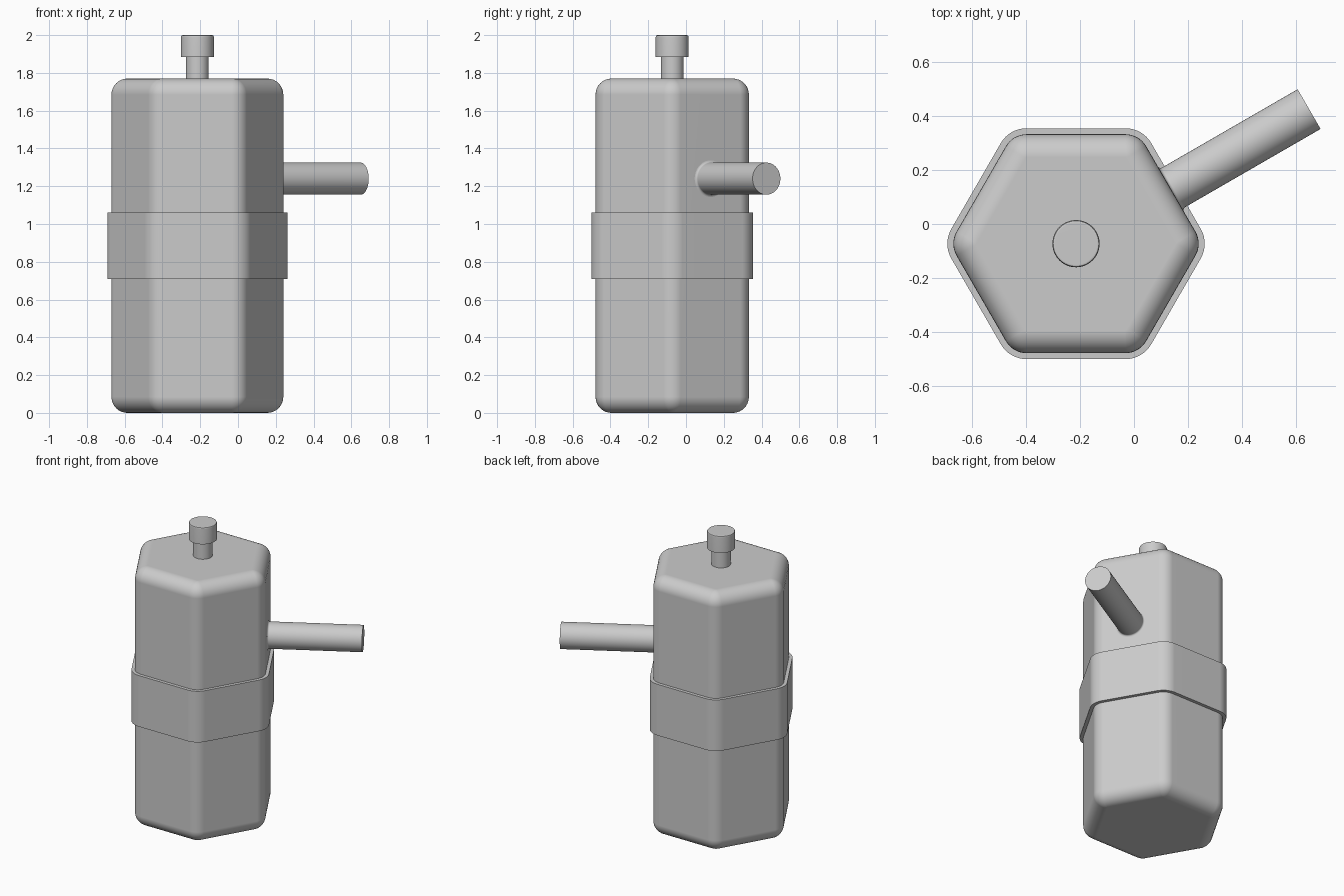
import bpy, bmesh, math
from mathutils import Matrix, Vector

cube = bpy.data.objects.get("Cube")
if cube:
    bpy.data.objects.remove(cube, do_unlink=True)

CENTRE = Vector((-0.215, -0.073, 0))

# Single plain grey material
grey = bpy.data.materials.new("plain grey")
grey.use_nodes = True
colour = (0.6, 0.6, 0.6, 1)
grey.diffuse_color = colour
grey.node_tree.nodes["Principled BSDF"].inputs["Base Color"].default_value = colour


def rounded_hexagon(apothem, radius, z, steps=8):
    """Hexagon outline with corners on the x axis, each rounded by an arc."""
    points = []
    corner_dist = (apothem - radius) / math.cos(math.pi / 6)
    for side in range(6):
        corner = side * math.pi / 3
        for i in range(steps + 1):
            a = corner + (i / steps - 0.5) * math.pi / 3
            points.append((corner_dist * math.cos(corner) + radius * math.cos(a),
                           corner_dist * math.sin(corner) + radius * math.sin(a), z))
    return points


def circle(radius, z, count=64):
    return [(radius * math.cos(2 * math.pi * i / count),
             radius * math.sin(2 * math.pi * i / count), z) for i in range(count)]


def loft(name, outlines, matrix):
    """Skin a stack of outlines, cap both ends and shade smooth by angle."""
    bm = bmesh.new()
    rings = [[bm.verts.new(p) for p in line] for line in outlines]
    for low, high in zip(rings, rings[1:]):
        for i in range(len(low)):
            j = (i + 1) % len(low)
            bm.faces.new((low[i], low[j], high[j], high[i]))
    bm.faces.new(rings[0][::-1])
    bm.faces.new(rings[-1])
    mesh = bpy.data.meshes.new(name)
    bm.to_mesh(mesh)
    bm.free()
    mesh.materials.append(grey)
    obj = bpy.data.objects.new(name, mesh)
    obj.matrix_world = matrix
    bpy.context.collection.objects.link(obj)
    bpy.ops.object.select_all(action='DESELECT')
    obj.select_set(True)
    bpy.context.view_layer.objects.active = obj
    bpy.ops.object.shade_smooth_by_angle(angle=math.radians(35))
    normals = obj.modifiers.new("flat_sides", 'WEIGHTED_NORMAL')
    normals.keep_sharp = True
    return obj


upright = Matrix.Translation(CENTRE)

# Hexagonal body with filleted top and bottom rims
APOTHEM, CORNER, FILLET, HEIGHT = 0.406, 0.09, 0.085, 1.77
quarter = [math.pi / 2 * i / 8 for i in range(9)]
rim = [(FILLET * (1 - math.sin(a)), FILLET * (1 - math.cos(a))) for a in quarter]
levels = rim + [(inset, HEIGHT - z) for inset, z in reversed(rim)]
loft("body", [rounded_hexagon(APOTHEM - d, CORNER - d, z) for d, z in levels], upright)

# Raised band around the middle
loft("band", [rounded_hexagon(0.428, 0.11, z) for z in (0.71, 1.06)], upright)

# Stem and knob on top
loft("top_stem", [circle(0.06, z) for z in (1.74, 1.9)], upright)
loft("top_knob", [circle(r, z) for r, z in
                  ((0.0875, 1.885), (0.0875, 1.99), (0.0845, 1.997), (0.0775, 2.0))], upright)

# Side handle leaving the back left face, with a small fillet at the wall
outward = Matrix.Rotation(math.pi / 6, 4, 'Z') @ Matrix.Rotation(math.pi / 2, 4, 'Y')
handle_matrix = Matrix.Translation(CENTRE + Vector((0, 0, 1.24))) @ outward
flare = [(0.085 + 0.012 * (1 - math.sin(a)), APOTHEM + 0.012 * (1 - math.cos(a)))
         for a in quarter[::2]]
loft("side_handle", [circle(r, d) for r, d in [(0.097, 0.36)] + flare + [(0.085, 0.998)]],
     handle_matrix)
